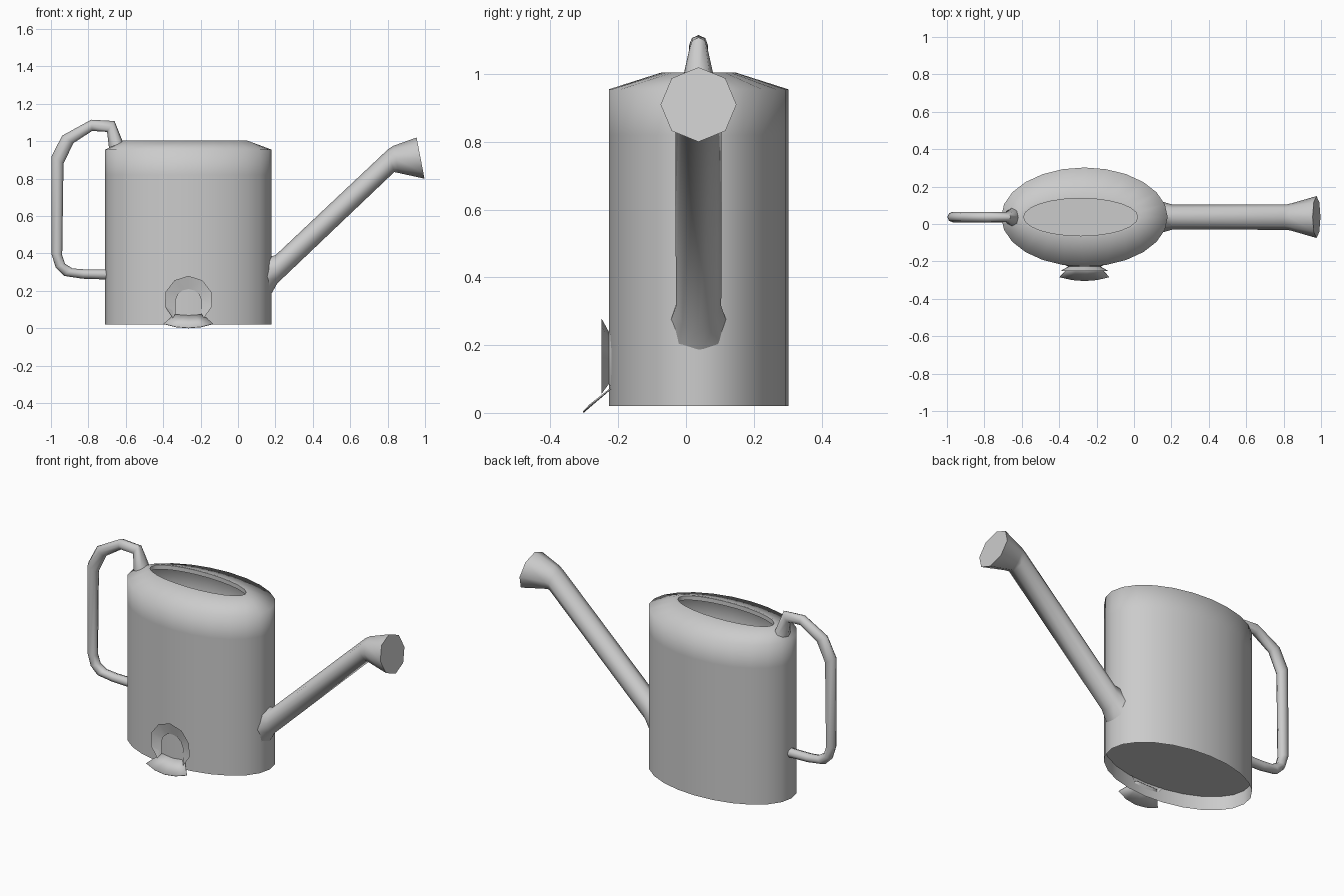
import bpy, bmesh, math

if "Cube" in bpy.data.objects:
    bpy.data.objects.remove(bpy.data.objects["Cube"])

YC = 0.037  # common y of body, spout and handle


def loft(name, rings, closed=True, cap_start=False, cap_end=False, angle=50, flip=False):
    """Skin a list of equal-length point rings with quads."""
    bm = bmesh.new()
    vs = [[bm.verts.new(p) for p in r] for r in rings]
    n = len(vs[0])
    for a, b in zip(vs, vs[1:]):
        for i in range(n if closed else n - 1):
            j = (i + 1) % n
            bm.faces.new((a[i], a[j], b[j], b[i]))
    if cap_start:
        bm.faces.new(list(reversed(vs[0])))
    if cap_end:
        bm.faces.new(vs[-1])
    if flip:
        bmesh.ops.reverse_faces(bm, faces=bm.faces[:])
    me = bpy.data.meshes.new(name)
    bm.to_mesh(me)
    bm.free()
    ob = bpy.data.objects.new(name, me)
    bpy.context.collection.objects.link(ob)
    bpy.ops.object.select_all(action='DESELECT')
    ob.select_set(True)
    bpy.context.view_layer.objects.active = ob
    bpy.ops.object.shade_smooth_by_angle(angle=math.radians(angle))
    return ob


def ellipse(cx, z, rx, ry, n=24):
    return [(cx + rx * math.cos(2 * math.pi * i / n),
             YC + ry * math.sin(2 * math.pi * i / n), z) for i in range(n)]


def section(x1, z1, x2, z2, ry, n=8):
    """Tube ring through an outer and an inner point of the side outline."""
    cx, cz, ux, uz = (x1 + x2) / 2, (z1 + z2) / 2, (x1 - x2) / 2, (z1 - z2) / 2
    ring = []
    for i in range(n):
        c, s = math.cos(2 * math.pi * i / n), math.sin(2 * math.pi * i / n)
        ring.append((cx + ux * c, YC - ry * s, cz + uz * c))
    return ring


# oval body with sloped shoulder and turned-in lip
loft("can_body", [
    ellipse(-0.265, 0.02, 0.445, 0.265),
    ellipse(-0.265, 0.82, 0.445, 0.265),
    ellipse(-0.265, 0.955, 0.445, 0.265),
    ellipse(-0.285, 1.005, 0.33, 0.108),
    ellipse(-0.285, 1.005, 0.305, 0.1),
    ellipse(-0.285, 0.98, 0.305, 0.1)], angle=77)

# recessed floor
loft("can_floor", [ellipse(-0.265, 0.1, 0.445, 0.265),
                   ellipse(-0.265, 0.1, 0.2, 0.12)], cap_end=True)

# spout with slightly flared root and flat rose
loft("spout", [section(*s) for s in [
    (0.12, 0.37, 0.165, 0.16, 0.085),
    (0.20, 0.39, 0.21, 0.24, 0.067),
    (0.80, 0.955, 0.835, 0.835, 0.068),
    (0.83, 0.975, 0.86, 0.83, 0.074),
    (0.955, 1.02, 0.997, 0.80, 0.112)]], cap_end=True)

# handle loop, flared where it meets the shoulder
loft("handle", [section(*s) for s in [
    (-0.68, 0.26, -0.68, 0.315, 0.028),
    (-0.83, 0.265, -0.82, 0.315, 0.028),
    (-0.93, 0.28, -0.885, 0.32, 0.028),
    (-0.975, 0.325, -0.925, 0.345, 0.028),
    (-0.998, 0.40, -0.94, 0.39, 0.028),
    (-0.997, 0.92, -0.933, 0.88, 0.028),
    (-0.94, 1.03, -0.88, 0.99, 0.028),
    (-0.785, 1.115, -0.78, 1.055, 0.028),
    (-0.66, 1.108, -0.70, 1.05, 0.026),
    (-0.615, 0.995, -0.69, 0.965, 0.048)]], cap_end=True)


def arch(r, y, zc=0.15, low=50, foot=None, n=9):
    """Open-bottomed arch on the front of the can."""
    pts = []
    for i in range(n):
        a = math.radians(-low + (180 + 2 * low) * i / (n - 1))
        pts.append([-0.265 + r * math.cos(a), y, zc + r * math.sin(a)])
    if foot:
        pts[0] = [-0.265 + foot[0], y, foot[1]]
        pts[-1] = [-0.265 - foot[0], y, foot[1]]
    return pts


# flared arch collar around the front outlet
loft("outlet_collar", [
    arch(0.12, -0.213, foot=(0.085, 0.07)),
    arch(0.09, -0.228, foot=(0.075, 0.085)),
    arch(0.13, -0.25, foot=(0.083, 0.055)),
    arch(0.07, -0.232, zc=0.14, low=20, foot=(0.068, 0.08))],
    closed=False, angle=40)

# splayed lip below the outlet, with a bowed front edge
top, bottom = [], []
for i in range(5):
    t = i / 2 - 1
    top.append((-0.265 + 0.068 * t, -0.215, 0.08))
    bottom.append((-0.265 + 0.132 * t, -0.305 + 0.02 * t * t, 0.003 + 0.022 * t * t))
lip = loft("outlet_lip", [bottom, top], closed=False)
solid = lip.modifiers.new("thickness", 'SOLIDIFY')
solid.thickness = 0.004
